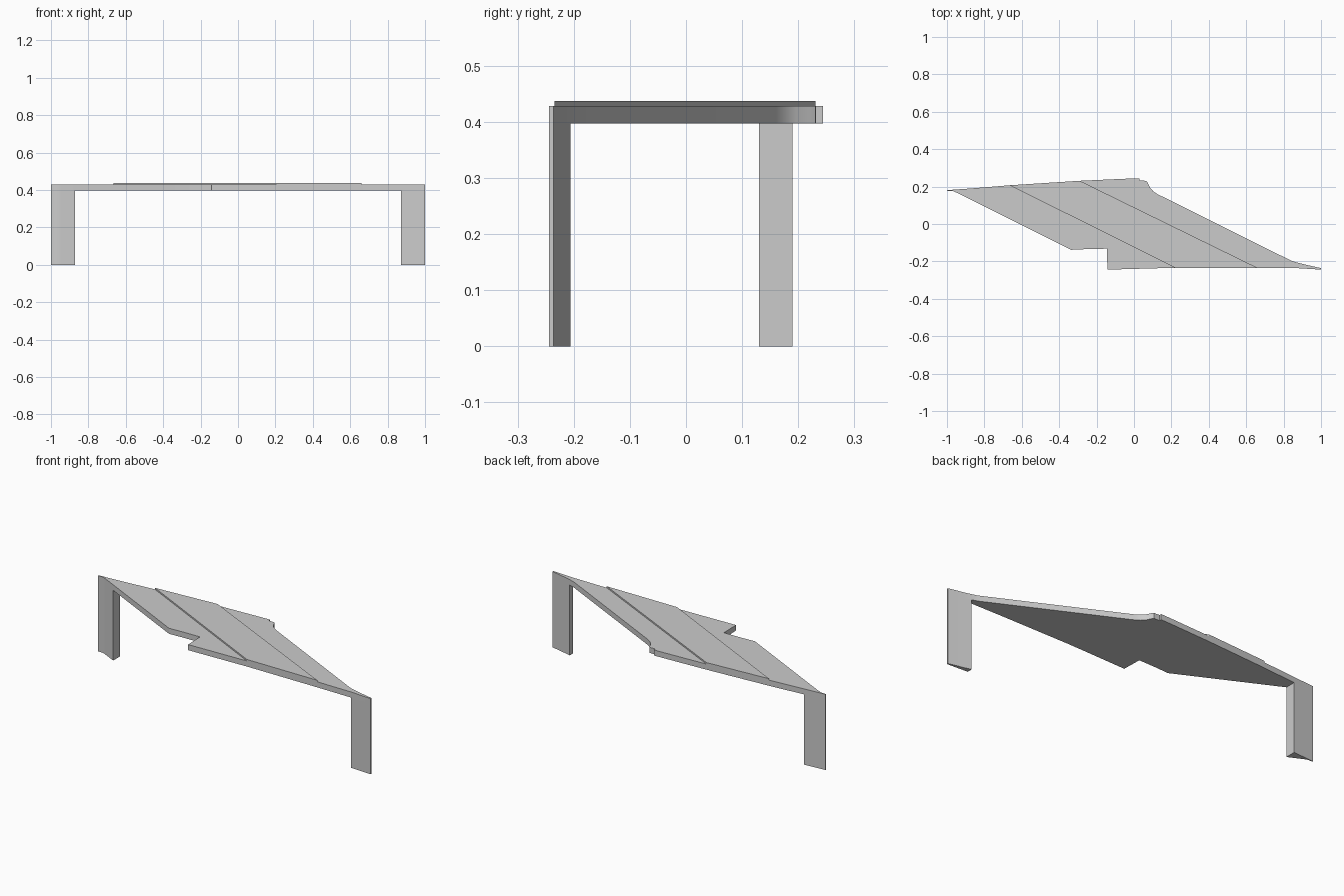
import bpy, bmesh, math

if "Cube" in bpy.data.objects:
    bpy.data.objects.remove(bpy.data.objects["Cube"])


def prism(name, outline, z0, z1):
    """Extrude a counter-clockwise plan outline from z0 to z1."""
    bm = bmesh.new()
    base = bm.faces.new([bm.verts.new((x, y, z0)) for x, y in outline])
    ext = bmesh.ops.extrude_face_region(bm, geom=[base], use_keep_orig=True)
    top = [g for g in ext["geom"] if isinstance(g, bmesh.types.BMVert)]
    bmesh.ops.translate(bm, verts=top, vec=(0, 0, z1 - z0))
    bmesh.ops.recalc_face_normals(bm, faces=bm.faces)
    mesh = bpy.data.meshes.new(name)
    bm.to_mesh(mesh)
    bm.free()
    ob = bpy.data.objects.new(name, mesh)
    bpy.context.collection.objects.link(ob)
    bpy.ops.object.select_all(action='DESELECT')
    ob.select_set(True)
    bpy.context.view_layer.objects.active = ob
    bpy.ops.object.shade_smooth_by_angle(angle=math.radians(25))
    return ob


UNDER, DECK, TOP = 0.397, 0.4285, 0.437

# plan curves of the two pointed ends, shared by slab and legs
left_tip = [(-0.872, 0.19), (-1, 0.181), (-1, 0.178), (-0.968, 0.176),
            (-0.945, 0.166), (-0.872, 0.13)]
right_tip = [(0.872, -0.236), (1, -0.244), (1, -0.236), (0.92, -0.218),
             (0.872, -0.206)]

# front edge with its square notch, back edge with its curved notch
front_edge = [(-0.335, -0.138), (-0.25, -0.134), (-0.145, -0.132),
              (-0.142, -0.244), (0.22, -0.234), (0.66, -0.234)]
back_edge = [(0.84, -0.196), (0.125, 0.16), (0.103, 0.175), (0.085, 0.195),
             (0.073, 0.22), (0.066, 0.231), (0.03, 0.232), (0.03, 0.244),
             (0.0, 0.244), (-0.29, 0.231), (-0.665, 0.207)]

prism("tabletop", left_tip + front_edge + right_tip + back_edge, UNDER, DECK)

# raised diagonal band across the middle of the top
prism("raised_band", [(-0.665, 0.207), (0.22, -0.234), (0.66, -0.234),
                      (-0.29, 0.231)], DECK, TOP)

# blade legs under each tip
prism("left_leg", left_tip, 0, UNDER)
prism("right_leg", right_tip, 0, UNDER)
